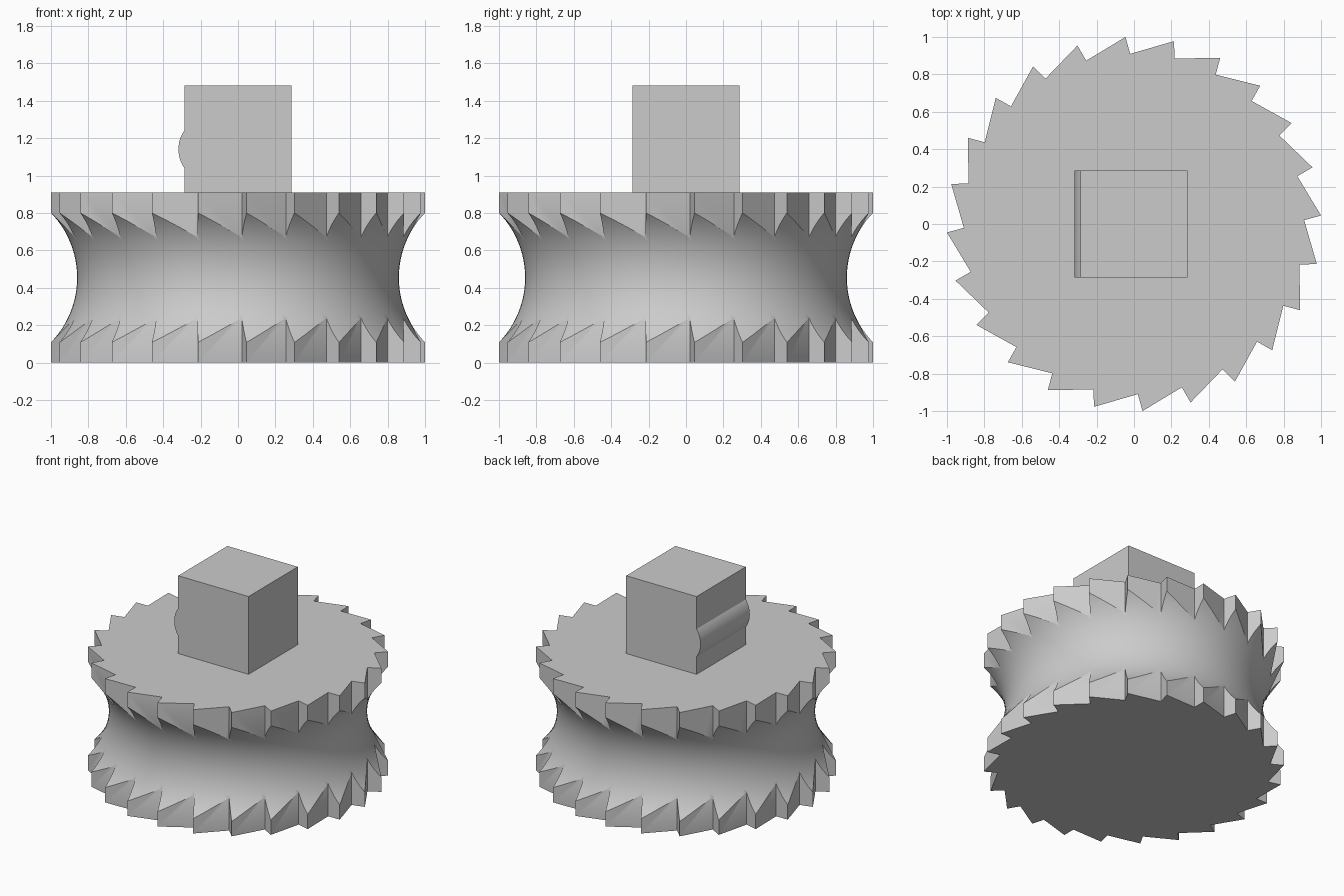
import bpy
import bmesh
from math import radians, cos, sin, asin

cube = bpy.data.objects.get("Cube")
if cube:
    bpy.data.objects.remove(cube, do_unlink=True)

TEETH = 24
WHEEL_HEIGHT = 0.91
BLOCK_HALF = 0.286

grey = bpy.data.materials.new("plain grey")
grey.use_nodes = True
colour = (0.6, 0.6, 0.6, 1)
grey.diffuse_color = colour
grey.node_tree.nodes["Principled BSDF"].inputs["Base Color"].default_value = colour


def extrude_profile(name, points, offset):
    """Make a solid prism by extruding one closed outline."""
    bm = bmesh.new()
    face = bm.faces.new([bm.verts.new(p) for p in points])
    result = bmesh.ops.extrude_face_region(bm, geom=[face], use_keep_orig=True)
    moved = [g for g in result["geom"] if isinstance(g, bmesh.types.BMVert)]
    bmesh.ops.translate(bm, verts=moved, vec=offset)
    bmesh.ops.recalc_face_normals(bm, faces=bm.faces)
    mesh = bpy.data.meshes.new(name)
    bm.to_mesh(mesh)
    bm.free()
    obj = bpy.data.objects.new(name, mesh)
    bpy.context.collection.objects.link(obj)
    return obj


def finish(obj):
    """Give the part its material and smooth only its shallow edges."""
    obj.data.materials.clear()
    obj.data.materials.append(grey)
    bpy.ops.object.select_all(action="DESELECT")
    obj.select_set(True)
    bpy.context.view_layer.objects.active = obj
    bpy.ops.object.shade_smooth_by_angle(angle=radians(30))


# Wheel: slanted saw teeth, each a tip followed by a valley
outline = []
for i in range(TEETH):
    step = 360 / TEETH * i
    for radius, angle in ((0.91, 1.3), (1.001, 2.6)):
        a = radians(step + angle)
        outline.append((radius * cos(a), radius * sin(a), 0))
wheel = extrude_profile("toothed_wheel", outline, (0, 0, WHEEL_HEIGHT))

# Round groove cut around the wheel
bpy.ops.mesh.primitive_torus_add(
    major_radius=1.355, minor_radius=0.495, major_segments=144,
    minor_segments=96, location=(0, 0, WHEEL_HEIGHT / 2))
cutter = bpy.context.object
cutter.name = "groove_cutter"
cutter.hide_render = True
groove = wheel.modifiers.new("groove", "BOOLEAN")
groove.operation = "DIFFERENCE"
groove.solver = "EXACT"
groove.object = cutter
bpy.ops.object.select_all(action="DESELECT")
wheel.select_set(True)
bpy.context.view_layer.objects.active = wheel
bpy.ops.object.modifier_apply(modifier=groove.name)
bpy.data.objects.remove(cutter, do_unlink=True)
finish(wheel)

# Square block with a rounded ridge along one side
h = BLOCK_HALF
bottom, top = WHEEL_HEIGHT - 0.01, WHEEL_HEIGHT + 2 * h
ridge_radius, ridge_half, ridge_z = 0.177, 0.102, 1.141
spread = asin(ridge_half / ridge_radius)
centre_x = -h + ridge_radius * cos(spread)
profile = [(-h, -h, top), (h, -h, top), (h, -h, bottom), (-h, -h, bottom)]
for i in range(17):
    a = spread * (i / 8 - 1)
    profile.append((centre_x - ridge_radius * cos(a), -h,
                    ridge_z + ridge_radius * sin(a)))
block = extrude_profile("square_block", profile, (0, 2 * h, 0))
finish(block)
